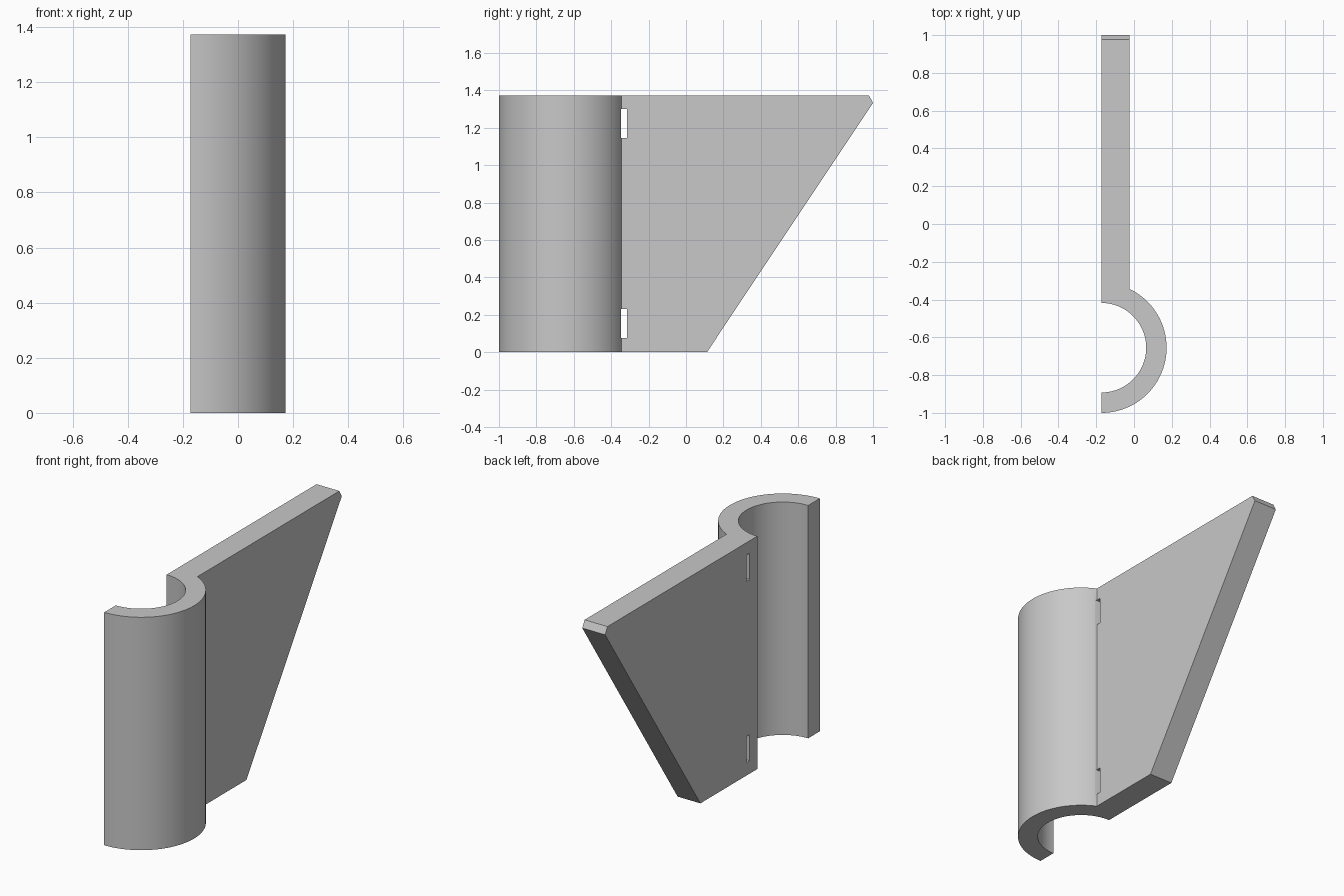
import bpy, bmesh
from math import pi, sin, cos, sqrt, asin
from mathutils import Vector

default = bpy.data.objects.get("Cube")
if default:
    bpy.data.objects.remove(default, do_unlink=True)

HEIGHT = 1.373
LEFT_X, PLATE_X = -0.1725, -0.0235      # the two faces of the fin
CY, R_OUT, R_IN = -0.655, 0.345, 0.237  # half-round clip, centred on LEFT_X
STEPS = 64

grey = bpy.data.materials.new("plain_grey")
grey.use_nodes = True
colour = (0.58, 0.58, 0.58, 1)
grey.diffuse_color = colour
grey.node_tree.nodes["Principled BSDF"].inputs["Base Color"].default_value = colour


def arc(radius, start, end):
    angles = [start + (end - start) * i / STEPS for i in range(STEPS + 1)]
    return [(LEFT_X + radius * cos(a), CY + radius * sin(a)) for a in angles]


def add_object(name, bm):
    bmesh.ops.recalc_face_normals(bm, faces=bm.faces)
    mesh = bpy.data.meshes.new(name)
    bm.to_mesh(mesh)
    bm.free()
    mesh.materials.append(grey)
    obj = bpy.data.objects.new(name, mesh)
    bpy.context.collection.objects.link(obj)
    return obj


# Clip and fin share one plan outline, extruded to full height
join = pi / 2 - asin((PLATE_X - LEFT_X) / R_OUT)
outline = arc(R_OUT, -pi / 2, join)
outline += [(PLATE_X, 1.0), (LEFT_X, 1.0)]
outline += arc(R_IN, pi / 2, -pi / 2)
bm = bmesh.new()
base = bm.faces.new([bm.verts.new((x, y, 0)) for x, y in outline])
top = bmesh.ops.extrude_face_region(bm, geom=[base])["geom"]
bmesh.ops.translate(bm, vec=(0, 0, HEIGHT),
                    verts=[g for g in top if isinstance(g, bmesh.types.BMVert)])

# Sloped underside of the fin, then the small chamfer at its tip
tip = Vector((0, 1.0, 1.333))
for point in (Vector((0, 0.112, 0)), Vector((0, 0.978, HEIGHT))):
    along = tip - point
    normal = Vector((0, abs(along.z), -along.y if along.z > 0 else along.y))
    geom = bm.verts[:] + bm.edges[:] + bm.faces[:]
    cut = bmesh.ops.bisect_plane(bm, geom=geom, dist=1e-5, plane_co=tip,
                                 plane_no=normal, clear_outer=True)
    edges = [g for g in cut["geom_cut"] if isinstance(g, bmesh.types.BMEdge)]
    bmesh.ops.holes_fill(bm, edges=edges)
bracket = add_object("clip_and_fin", bm)

# Two narrow strap slots through the fin beside the clip
bm = bmesh.new()
for z in (0.153, 1.222):
    slot = bmesh.ops.create_cube(bm, size=1)["verts"]
    bmesh.ops.scale(bm, vec=(0.4, 0.032, 0.155), verts=slot)
    bmesh.ops.translate(bm, vec=(-0.1, -0.331, z), verts=slot)
cutter = add_object("slot_cutter", bm)
cutter.hide_render = True

bpy.ops.object.select_all(action="DESELECT")
bpy.context.view_layer.objects.active = bracket
bracket.select_set(True)
slots = bracket.modifiers.new("slots", "BOOLEAN")
slots.operation = "DIFFERENCE"
slots.solver = "EXACT"
slots.object = cutter
bpy.ops.object.modifier_apply(modifier=slots.name)
bpy.data.objects.remove(cutter, do_unlink=True)
bpy.ops.object.shade_smooth_by_angle(angle=pi / 6)
